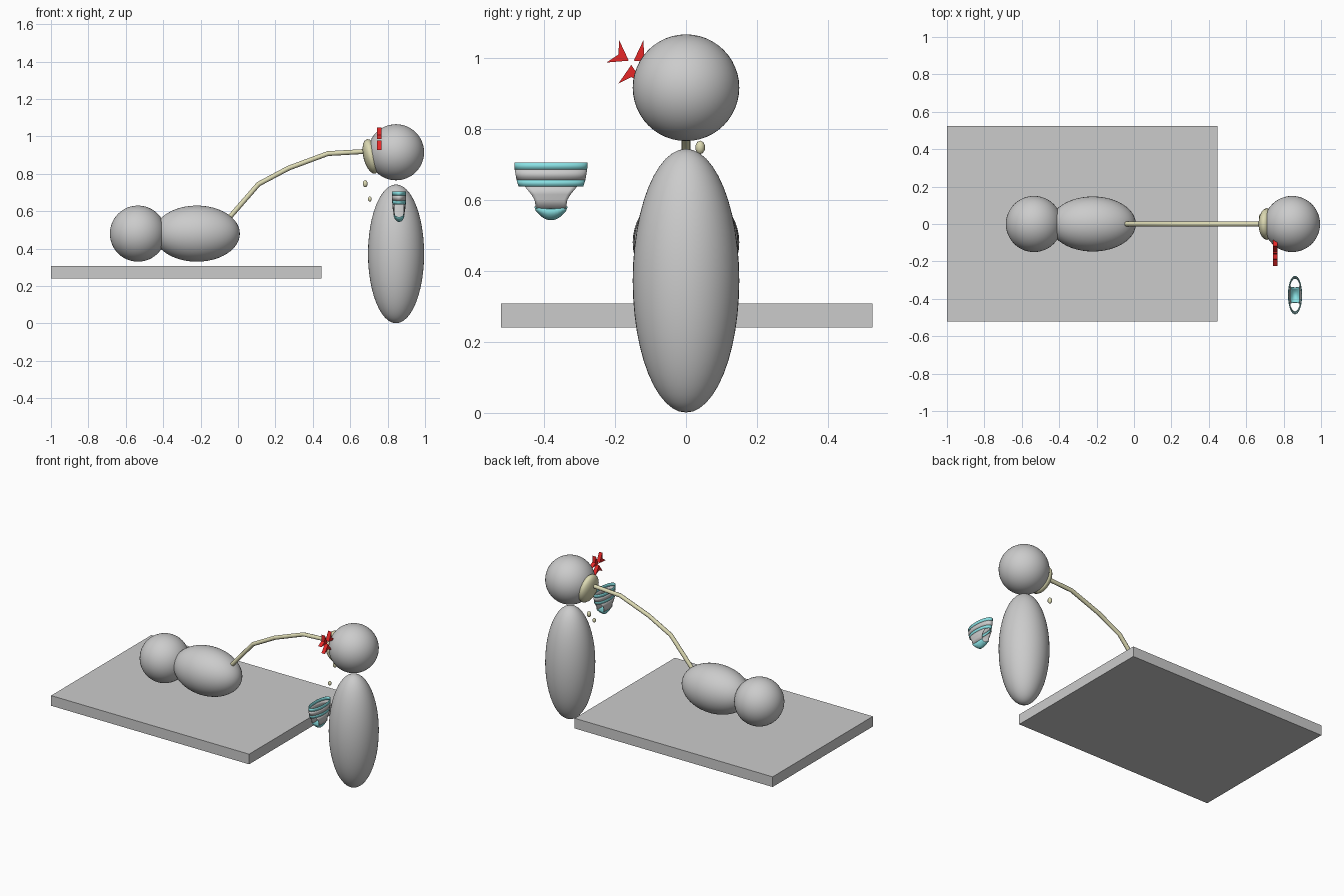
import bpy, bmesh, math
from mathutils import Vector

if "Cube" in bpy.data.objects:
    bpy.data.objects.remove(bpy.data.objects["Cube"])


def finish(ob, name, color=None):
    ob.name = name
    if color:
        m = bpy.data.materials.new(name)
        m.diffuse_color = (*color, 1)
        m.use_nodes = True
        m.node_tree.nodes["Principled BSDF"].inputs["Base Color"].default_value = m.diffuse_color
        ob.data.materials.append(m)
    return ob


def mesh_object(name, verts, faces, color=None):
    me = bpy.data.meshes.new(name)
    me.from_pydata(verts, [], faces)
    bm = bmesh.new()
    bm.from_mesh(me)
    bmesh.ops.recalc_face_normals(bm, faces=bm.faces)
    bm.to_mesh(me)
    bm.free()
    ob = bpy.data.objects.new(name, me)
    bpy.context.collection.objects.link(ob)
    return finish(ob, name, color)


def ball(name, loc, size, color=None, tilt=0, seg=48):
    bpy.ops.mesh.primitive_uv_sphere_add(segments=seg, ring_count=seg // 2, radius=1,
                                         location=loc, rotation=(0, tilt, 0))
    ob = bpy.context.object
    ob.scale = size
    bpy.ops.object.shade_smooth()
    return finish(ob, name, color)


YELLOW, CYAN, RED = (0.72, 0.70, 0.45), (0.25, 0.75, 0.77), (0.8, 0.02, 0.02)

# Changing table
bpy.ops.mesh.primitive_cube_add(size=1, location=(-0.277, 0.002, 0.274))
bpy.context.object.scale = (1.445, 1.045, 0.067)
finish(bpy.context.object, "table_top")

# Simple figures
ball("baby_head", (-0.535, 0, 0.48), (0.15, 0.15, 0.15))
ball("baby_body", (-0.22, 0, 0.48), (0.23, 0.147, 0.15))
ball("adult_head", (0.845, 0, 0.915), (0.15, 0.15, 0.15))
ball("adult_body", (0.845, 0, 0.372), (0.15, 0.15, 0.371))

# Water jet, splash and droplets
cu = bpy.data.curves.new("stream", 'CURVE')
cu.dimensions = '3D'
cu.bevel_depth = 0.013
cu.bevel_resolution = 2
cu.use_fill_caps = True
path = [(-0.06, 0.55), (0.11, 0.745), (0.27, 0.83), (0.48, 0.908), (0.69, 0.92)]
sp = cu.splines.new('POLY')
sp.points.add(len(path) - 1)
for p, (x, z) in zip(sp.points, path):
    p.co = (x, 0, z, 1)
stream = bpy.data.objects.new("stream", cu)
bpy.context.collection.objects.link(stream)
finish(stream, "stream", YELLOW)
ball("splash", (0.712, 0, 0.893), (0.042, 0.085, 0.095), YELLOW, math.radians(-13.7), 20)
ball("droplet_large", (0.68, 0.04, 0.747), (0.014, 0.014, 0.019), YELLOW, 0, 10)
ball("droplet_small", (0.705, -0.05, 0.665), (0.011, 0.011, 0.014), YELLOW, 0, 10)

# Annoyance mark: three chevrons around a centre
for k in range(3):
    axis = math.radians(-90 + 120 * k)
    outline = [(0.008, 0), (0.07, -31), (0.042, 0), (0.07, 31)]
    verts = []
    for x in (0.742, 0.766):
        for r, a in outline:
            t = axis + math.radians(a)
            verts.append((x, -0.154 + r * math.cos(t), 0.987 + r * math.sin(t)))
    faces = [(0, 1, 2), (0, 2, 3), (4, 6, 5), (4, 7, 6)]
    faces += [(i, (i + 1) % 4, (i + 1) % 4 + 4, i + 4) for i in range(4)]
    mesh_object("annoyance_mark", verts, faces, RED)

# Nappy: waist bands and a strap through the legs
CX, CY = 0.861, -0.38


def shell(name, rows, closed, color):
    n = len(rows[0])
    faces = []
    for j in range(len(rows) - 1):
        for i in range(n if closed else n - 1):
            k = (i + 1) % n
            faces.append((j * n + i, j * n + k, j * n + n + k, j * n + n + i))
    ob = mesh_object(name, [v for r in rows for v in r], faces, color)
    for p in ob.data.polygons:
        p.use_smooth = True
    mod = ob.modifiers.new("thickness", 'SOLIDIFY')
    mod.thickness = 0.004
    mod.offset = 0


def ring(z, b, a, n=32):
    ang = [2 * math.pi * i / n for i in range(n)]
    return [(CX + a * math.cos(t), CY + b * math.sin(t), z) for t in ang]


def strip(x, z, w, lift, n=10):
    row = []
    for i in range(n + 1):
        s = 2 * i / n - 1
        bend = math.sqrt(1 - (w * s / 0.103) ** 2)
        row.append((CX + x * bend, CY + w * s, z + lift * s * s))
    return row


waist = [ring(0.705, 0.101, 0.036), ring(0.685, 0.1, 0.036),
         ring(0.656, 0.095, 0.035), ring(0.637, 0.089, 0.034)]
for i, (name, col) in enumerate([("nappy_top_band", CYAN), ("nappy_middle", None),
                                 ("nappy_lower_band", CYAN)]):
    shell(name, waist[i:i + 2], True, col)
for side, label in ((1, "back"), (-1, "front")):
    shell("nappy_panel_" + label, [strip(side * x, z, w, 0) for x, z, w in
          [(0.034, 0.637, 0.073), (0.032, 0.615, 0.055), (0.029, 0.6, 0.046),
           (0.026, 0.576, 0.042)]], False, None)
half = [(0.027, 0.574, 0.046, 0.006), (0.02, 0.557, 0.043, 0.016), (0.01, 0.547, 0.041, 0.022)]
rows = half + [(0, 0.544, 0.04, 0.024)] + [(-x, z, w, l) for x, z, w, l in reversed(half)]
shell("nappy_bottom", [strip(*r) for r in rows], False, CYAN)
